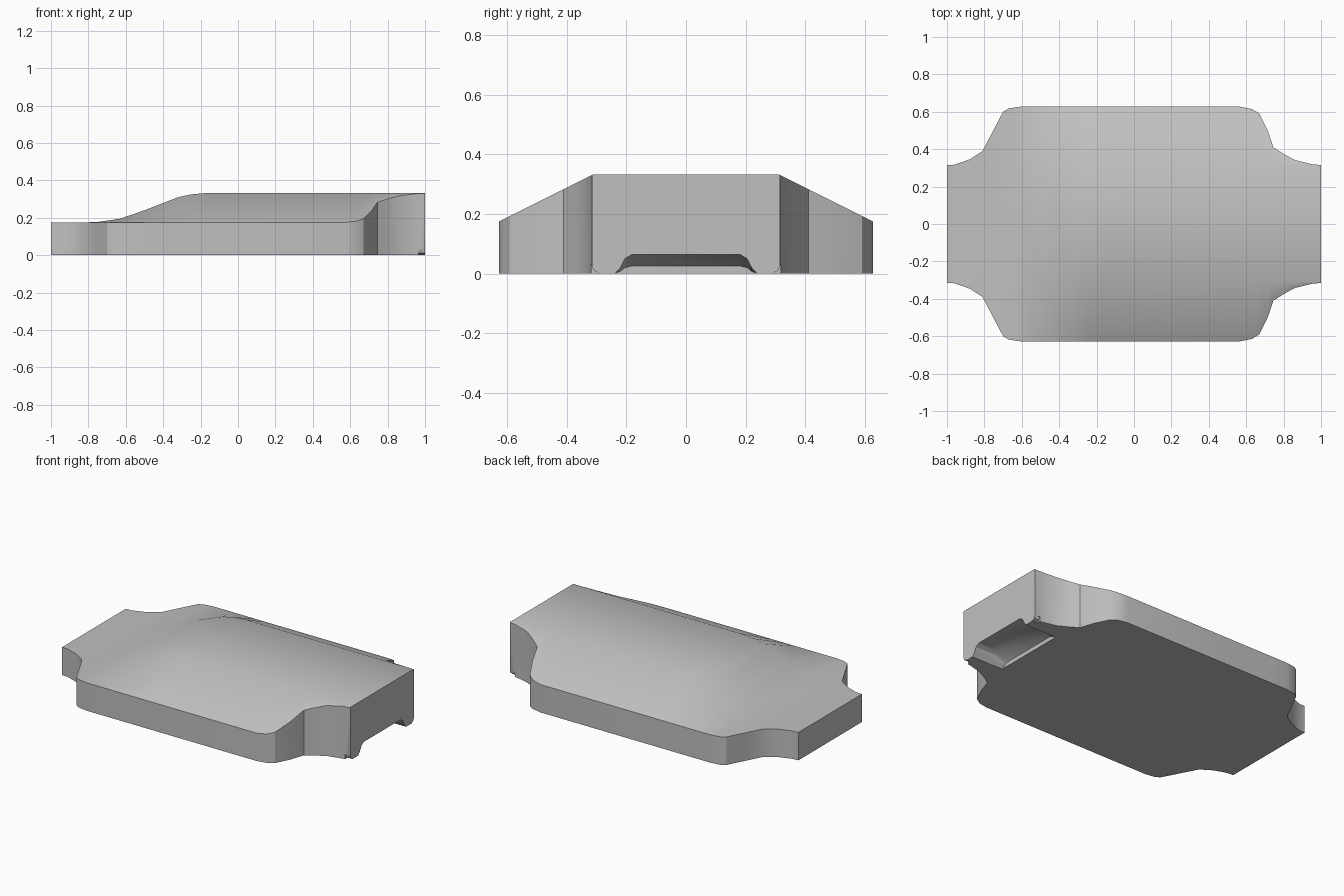
import bpy, bmesh, math

default = bpy.data.objects.get("Cube")
if default:
    bpy.data.objects.remove(default, do_unlink=True)

grey = bpy.data.materials.new("Mid grey")
grey.use_nodes = True
colour = (0.53, 0.53, 0.53, 1)
grey.diffuse_color = colour
grey.node_tree.nodes["Principled BSDF"].inputs["Base Color"].default_value = colour

# Half-width of the plan and height of the centre line, both along x
PLAN = [(-1, .315), (-.96, .317), (-.88, .345), (-.81, .39), (-.7, .6), (-.67, .618),
        (-.61, .627), (.57, .627), (.63, .615), (.67, .59), (.715, .5), (.745, .41),
        (.8, .375), (.86, .342), (.95, .32), (1, .315)]
CREST = [(-1, .175), (-.76, .176), (-.63, .195), (-.5, .24), (-.32, .31),
         (-.25, .325), (-.16, .333), (1, .333)]
RIDGE, EDGE, RIM = .31, .627, .175


def sample(points, x):
    for (x0, v0), (x1, v1) in zip(points, points[1:]):
        if x <= x1:
            return v0 + (v1 - v0) * (x - x0) / (x1 - x0)
    return points[-1][1]


def loft(name, sections):
    """Skin a closed solid through matching rings of points."""
    bm = bmesh.new()
    rings = [[bm.verts.new(p) for p in ring] for ring in sections]
    n = len(rings[0])
    for a, b in zip(rings, rings[1:]):
        for i in range(n):
            j = (i + 1) % n
            bm.faces.new((a[i], a[j], b[j], b[i]))
    bm.faces.new(rings[0])
    bm.faces.new(rings[-1])
    bmesh.ops.recalc_face_normals(bm, faces=bm.faces)
    mesh = bpy.data.meshes.new(name)
    bm.to_mesh(mesh)
    bm.free()
    obj = bpy.data.objects.new(name, mesh)
    bpy.context.collection.objects.link(obj)
    mesh.materials.append(grey)
    return obj


def body_section(x):
    w, top = sample(PLAN, x), sample(CREST, x)
    rim = top + (RIM - top) * (w - RIDGE) / (EDGE - RIDGE)
    half = [(w, 0), (w, rim), (RIDGE, top)]
    return [(x, y, z) for y, z in half] + [(x, -y, z) for y, z in reversed(half)]


# Main body with a raised, sloping crown
stations = sorted({p[0] for p in PLAN + CREST})
body = loft("body", [body_section(x) for x in stations])


def cut(name, sections):
    cutter = loft(name, sections)
    cutter.hide_render = True
    cutter.hide_viewport = True
    cutter.display_type = 'WIRE'
    mod = body.modifiers.new(name, 'BOOLEAN')
    mod.operation = 'DIFFERENCE'
    mod.solver = 'EXACT'
    mod.object = cutter


# Recess under the tall end, with rounded shoulders and a sloping roof
half = [(.26, -.05), (.235, .004), (.22, .02), (.205, .05), (.18, .065)]


def recess_section(x, scale):
    side = [(y, z * scale if z > 0 else z) for y, z in half]
    return [(x, y, z) for y, z in side] + [(x, -y, z) for y, z in reversed(side)]


cut("recess_cutter", [recess_section(.78, .4), recess_section(.86, 1), recess_section(1.1, 1)])

# Eased outer corners of the two feet
for side, label in ((1, "left"), (-1, "right")):
    corner = [(.285, -.02), (.295, .004), (.31, .012), (.316, .03), (.36, .03), (.36, -.02)]
    cut(label + "_foot_cutter",
        [[(x, side * y, z) for y, z in corner] for x in (.965, 1.1)])

# Smooth the crown and necks, keep hard edges
bpy.ops.object.select_all(action='DESELECT')
body.select_set(True)
bpy.context.view_layer.objects.active = body
depsgraph = bpy.context.evaluated_depsgraph_get()
finished = bpy.data.meshes.new_from_object(body.evaluated_get(depsgraph))
body.modifiers.clear()
body.data = finished
for obj in [o for o in bpy.data.objects if o.name.endswith("_cutter")]:
    bpy.data.objects.remove(obj, do_unlink=True)
bpy.ops.object.shade_smooth_by_angle(angle=math.radians(30))
